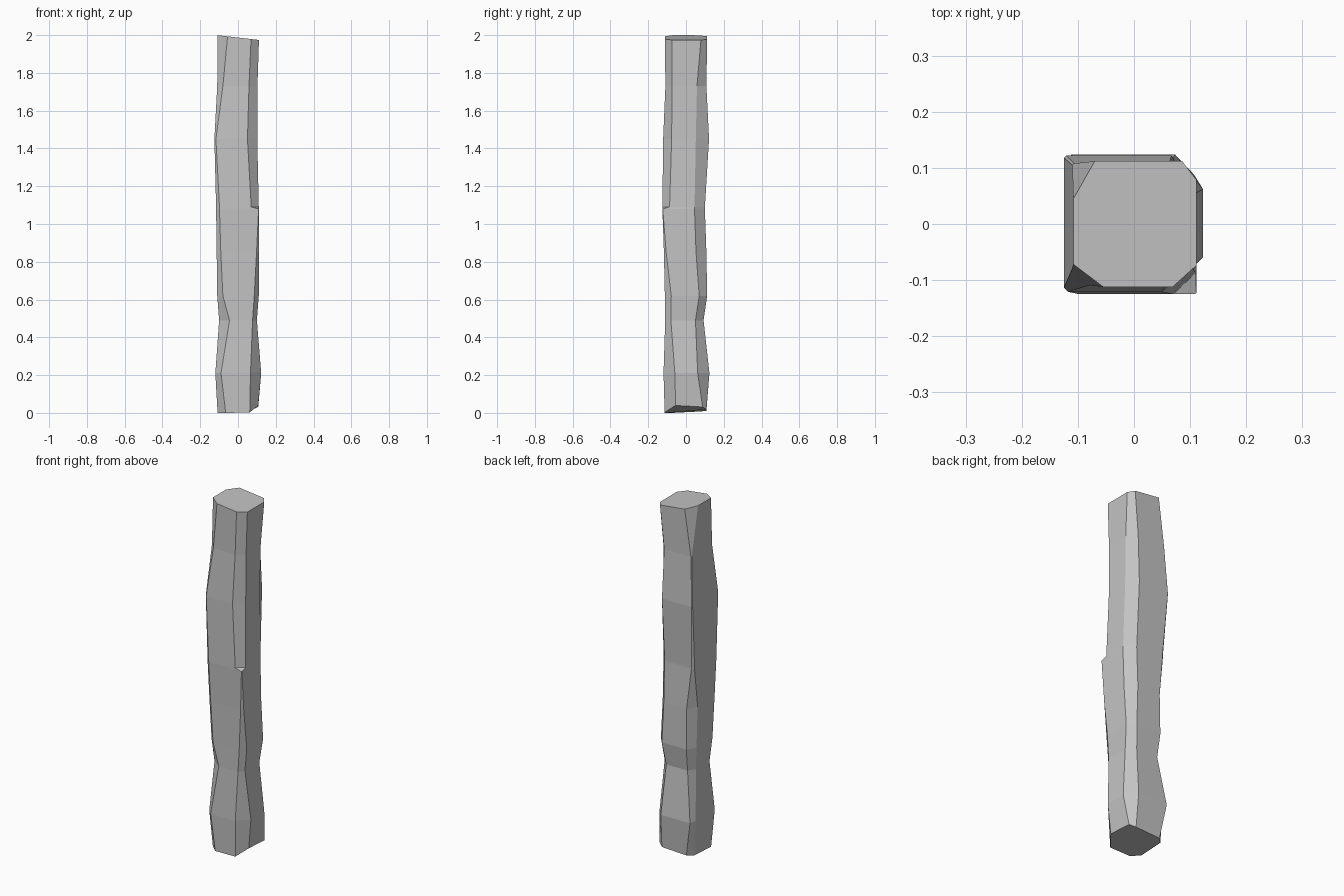
import bpy

# Ring heights, and the four side positions (left, right, front, back) at each
HEIGHTS = [0, .21, .49, .62, .85, 1.08, 1.09, 1.45, 1.73, 2]
SIDES = [
    (-.108, .107, -.113, .108), (-.120, .123, -.119, .124),
    (-.100, .100, -.110, .093), (-.110, .110, -.112, .112),
    (-.113, .110, -.117, .108), (-.116, .111, -.125, .100),
    (-.116, .110, -.125, .100), (-.125, .102, -.121, .122),
    (-.110, .103, -.109, .108), (-.108, .111, -.112, .112),
]
# Corner chips (cut along x, cut along y) at each ring
FRONT_LEFT = [(.043, .04), (.03, .03), (.055, .04), (.03, .03), (.022, .02),
              (.018, .015), (.018, .015), (.008, .008), (.03, .03), (.053, .04)]
FRONT_RIGHT = [(.045, .058), (.057, .06), (.023, .03), (.024, .034), (.012, .012),
               (.002, .002), (.04, .038), (.052, .045), (.045, .035), (.042, .038)]
BACK_RIGHT = [(.03, .02), (.05, .062), (.04, .043), (.035, .042), (.045, .055),
              (.045, .055), (.045, .055), (.035, .07), (.04, .05), (.025, .033)]
BACK_LEFT = [(.03, .03), (.008, .04), (.025, .04), (.03, .05), (.034, .052),
             (.012, .012), (.012, .012), (.004, .004), (.003, .003), (.038, .067)]


def ring(i):
    """Eight points of a square section with its corners chipped off."""
    xl, xr, yf, yb = SIDES[i]
    (ax, ay), (bx, by) = FRONT_LEFT[i], FRONT_RIGHT[i]
    (cx, cy), (dx, dy) = BACK_RIGHT[i], BACK_LEFT[i]
    pts = [(xl + ax, yf), (xr - bx, yf), (xr, yf + by), (xr, yb - cy),
           (xr - cx, yb), (xl + dx, yb), (xl, yb - dy), (xl, yf + ay)]
    out = []
    for x, y in pts:
        z = HEIGHTS[i]
        if i == 0:                       # chipped foot on the right and back
            z = max(0, x - .06) * (.7 - 2.5 * y) + max(0, y) * .1
        elif i == len(HEIGHTS) - 1:      # slightly slanted top
            z = 1.987 - .115 * x
        out.append((x, y, z))
    return out


# Hewn post: stacked rings joined by flat faces, capped at both ends
n = len(HEIGHTS)
verts = [p for i in range(n) for p in ring(i)]
faces = [(i * 8 + k, i * 8 + (k + 1) % 8, i * 8 + 8 + (k + 1) % 8, i * 8 + 8 + k)
         for i in range(n - 1) for k in range(8)]
faces += [tuple(reversed(range(8))), tuple(range(n * 8 - 8, n * 8))]
mesh = bpy.data.meshes.new("post")
mesh.from_pydata(verts, [], faces)
mesh.update()
post = bpy.data.objects.new("post", mesh)
bpy.context.collection.objects.link(post)

grey = bpy.data.materials.new("plain grey")
grey.diffuse_color = (.55, .55, .55, 1)
mesh.materials.append(grey)
